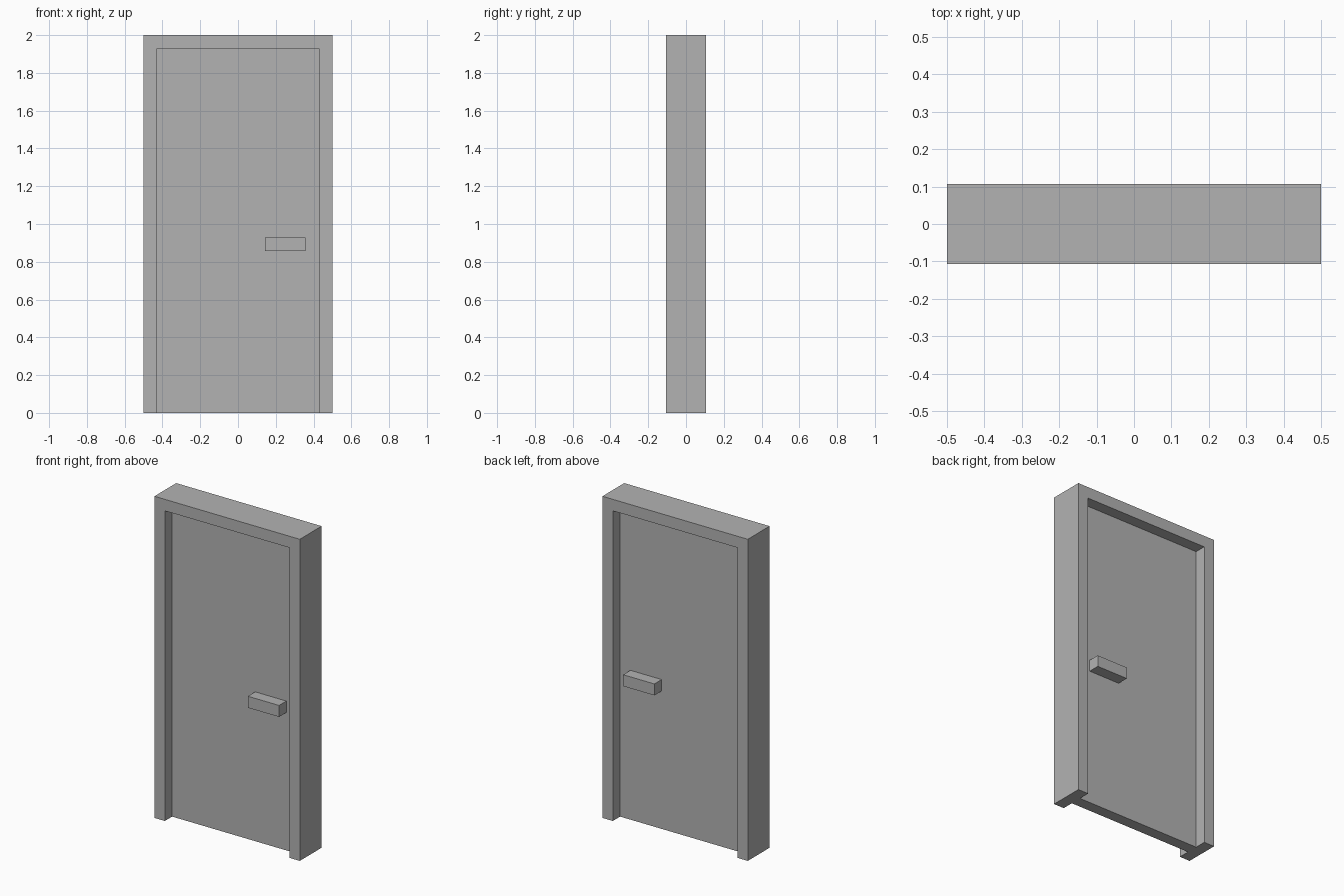
import bpy
import bmesh

cube = bpy.data.objects.get("Cube")
if cube:
    bpy.data.objects.remove(cube, do_unlink=True)

U = 1 / 14  # board thickness, the module for every part

grey = bpy.data.materials.new("plain grey")
grey.use_nodes = True
colour = (0.45, 0.45, 0.45, 1)
grey.diffuse_color = colour
grey.node_tree.nodes["Principled BSDF"].inputs["Base Color"].default_value = colour


def extrude_profile(name, points, y0, y1):
    """Extrude an outline in the xz plane, given in modules, from y0 to y1."""
    bm = bmesh.new()
    face = bm.faces.new([bm.verts.new((x * U, y0 * U, z * U)) for x, z in points])
    side = bmesh.ops.extrude_face_region(bm, geom=[face])
    verts = [v for v in side["geom"] if isinstance(v, bmesh.types.BMVert)]
    bmesh.ops.translate(bm, verts=verts, vec=(0, (y1 - y0) * U, 0))
    bmesh.ops.recalc_face_normals(bm, faces=bm.faces)
    mesh = bpy.data.meshes.new(name)
    bm.to_mesh(mesh)
    bm.free()
    mesh.materials.append(grey)
    obj = bpy.data.objects.new(name, mesh)
    bpy.context.collection.objects.link(obj)
    return obj


def rectangle(x0, x1, z0, z1):
    return [(x0, z0), (x1, z0), (x1, z1), (x0, z1)]


# Frame: two jambs and a lintel in one outline, open at the bottom
frame_outline = [(-7, 0), (-6, 0), (-6, 27), (6, 27), (6, 0), (7, 0), (7, 28), (-7, 28)]
extrude_profile("door_frame", frame_outline, -1.5, 1.5)

# Door leaf, centred in the depth of the frame
extrude_profile("door_leaf", rectangle(-6, 6, 0, 27), -0.5, 0.5)

# Handles on both faces, flush with the frame
for name, y0, y1 in (("front_handle", -1.5, -0.5), ("back_handle", 0.5, 1.5)):
    extrude_profile(name, rectangle(2, 5, 12, 13), y0, y1)
